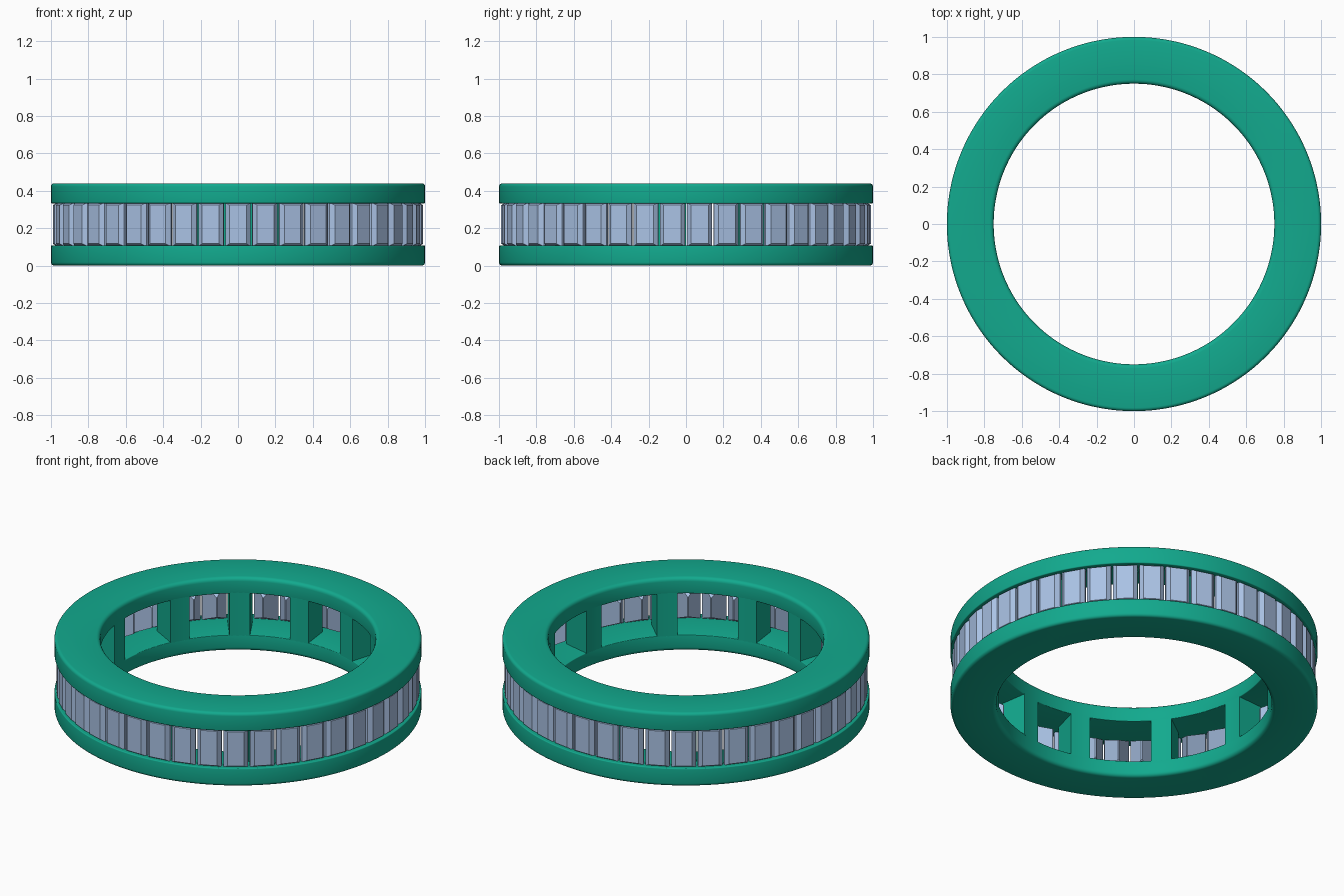
import bpy, bmesh, math
from mathutils import Matrix, Vector

if "Cube" in bpy.data.objects:
    bpy.data.objects.remove(bpy.data.objects["Cube"])

H = 0.44          # band height
R_IN, R_OUT = 0.75, 1.0
GEMS = 42
PITCH = 2 * math.pi / GEMS


def material(name, rgb):
    m = bpy.data.materials.new(name)
    m.diffuse_color = (*rgb, 1)
    m.use_nodes = True
    m.node_tree.nodes["Principled BSDF"].inputs["Base Color"].default_value = m.diffuse_color
    return m


green = material("green_metal", (0.006, 0.40, 0.27))
blue = material("pale_stone", (0.40, 0.54, 0.78))


def finish(bm, name, mat, smooth=None):
    bmesh.ops.recalc_face_normals(bm, faces=bm.faces)
    me = bpy.data.meshes.new(name)
    bm.to_mesh(me)
    bm.free()
    me.materials.append(mat)
    ob = bpy.data.objects.new(name, me)
    bpy.context.collection.objects.link(ob)
    if smooth:
        bpy.context.view_layer.objects.active = ob
        ob.select_set(True)
        bpy.ops.object.shade_smooth_by_angle(angle=math.radians(smooth))
        ob.select_set(False)
    return ob


def rounded(corners, n=4):
    """Round each (r, z, radius) corner of a right-angled profile."""
    pts = []
    for i, (r, z, f) in enumerate(corners):
        p = Vector((r, z))
        a = (Vector(corners[i - 1][:2]) - p).normalized() * f
        b = (Vector(corners[(i + 1) % len(corners)][:2]) - p).normalized() * f
        for k in range(n + 1):
            t = k / n * math.pi / 2
            pts.append(p + a * (1 - math.sin(t)) + b * (1 - math.cos(t)))
    return pts


def lathe(name, profile, mat, steps=144):
    bm = bmesh.new()
    rings = []
    for s in range(steps):
        a = 2 * math.pi * s / steps
        rings.append([bm.verts.new((r * math.cos(a), r * math.sin(a), z)) for r, z in profile])
    n = len(profile)
    for s in range(steps):
        p, q = rings[s], rings[(s + 1) % steps]
        for i in range(n):
            j = (i + 1) % n
            bm.faces.new((p[i], q[i], q[j], p[j]))
    return finish(bm, name, mat, 35)


# Lower and upper rails of the channel setting
corners = [(R_IN, 0, 0.022), (R_OUT, 0, 0.018), (R_OUT, 0.108, 0.006), (R_IN, 0.095, 0.004)]
low = rounded(corners)
lathe("lower_rail", low, green)
lathe("upper_rail", [(r, H - z) for r, z in low], green)

# Posts joining the rails, each one stone wide
bm = bmesh.new()
for k in (1, 5, 9, 13, 16, 19, 22, 25, 28, 32, 36, 40):
    centre = -math.pi / 2 + k * PITCH
    sections = []
    for s in range(5):
        a = centre + (s / 4 - 0.5) * PITCH
        sections.append([bm.verts.new((r * math.cos(a), r * math.sin(a), z))
                         for r, z in ((R_IN, 0.09), (0.9, 0.09), (0.9, H - 0.09), (R_IN, H - 0.09))])
    for p, q in zip(sections, sections[1:]):
        for i in range(4):
            j = (i + 1) % 4
            bm.faces.new((p[i], q[i], q[j], p[j]))
    bm.faces.new(sections[0])
    bm.faces.new(sections[-1][::-1])
finish(bm, "window_posts", green, 35)

# Step-cut stones: (radius, half width, half height) from table to keel
LAYERS = [(0.988, 0.046, 0.103), (0.966, 0.067, 0.117), (0.950, 0.067, 0.117), (0.845, 0.003, 0.06)]
bm = bmesh.new()
for k in range(GEMS):
    turn = Matrix.Rotation(-math.pi / 2 + k * PITCH, 4, 'Z')
    loops = []
    for r, w, h in LAYERS:
        loops.append([bm.verts.new(turn @ Vector((r, sx * w, H / 2 + sz * h)))
                      for sx, sz in ((-1, -1), (1, -1), (1, 1), (-1, 1))])
    for p, q in zip(loops, loops[1:]):
        for i in range(4):
            j = (i + 1) % 4
            bm.faces.new((p[i], q[i], q[j], p[j]))
    bm.faces.new(loops[0])
    bm.faces.new(loops[-1][::-1])
finish(bm, "baguette_stones", blue)
